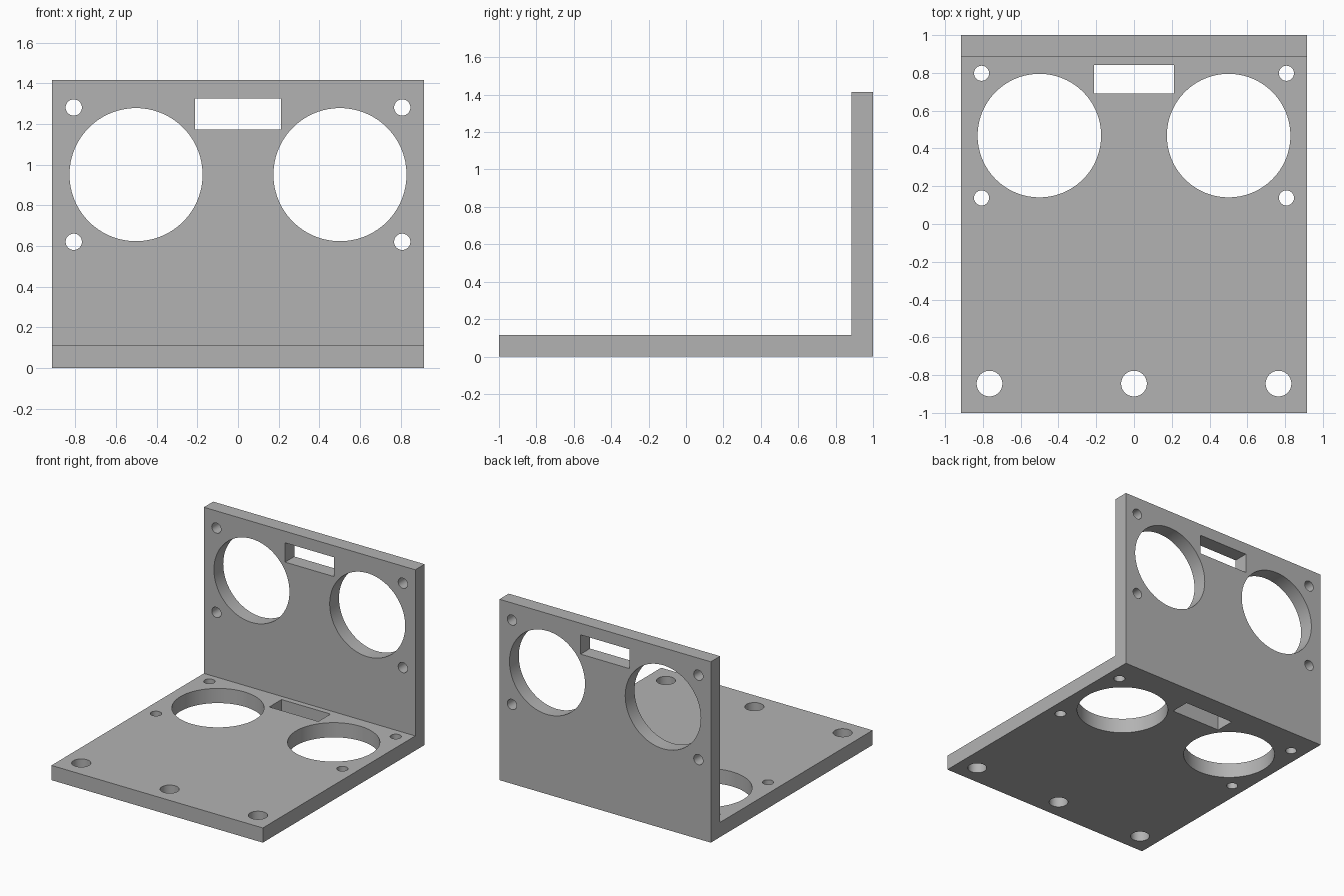
import bpy, bmesh, math
from mathutils import Matrix, Vector

if "Cube" in bpy.data.objects:
    bpy.data.objects.remove(bpy.data.objects["Cube"], do_unlink=True)

HALF_W, HALF_D, HEIGHT, THICK = 0.915, 1.0, 1.415, 0.115

grey = bpy.data.materials.new("plain_grey")
grey.use_nodes = True
colour = (0.45, 0.45, 0.45, 1)
grey.diffuse_color = colour
grey.node_tree.nodes["Principled BSDF"].inputs["Base Color"].default_value = colour


def make_object(name, bm):
    bmesh.ops.recalc_face_normals(bm, faces=bm.faces)
    mesh = bpy.data.meshes.new(name)
    bm.to_mesh(mesh)
    bm.free()
    mesh.materials.append(grey)
    obj = bpy.data.objects.new(name, mesh)
    bpy.context.collection.objects.link(obj)
    return obj


# L-shaped bracket: side profile (y, z) extruded across the width
bm = bmesh.new()
inner = HALF_D - THICK
profile = [(-HALF_D, 0), (HALF_D, 0), (HALF_D, HEIGHT),
           (inner, HEIGHT), (inner, THICK), (-HALF_D, THICK)]
side = bm.faces.new([bm.verts.new((-HALF_W, y, z)) for y, z in profile])
swept = bmesh.ops.extrude_face_region(bm, geom=[side])["geom"]
bmesh.ops.translate(bm, vec=(2 * HALF_W, 0, 0),
                    verts=[v for v in swept if isinstance(v, bmesh.types.BMVert)])
bracket = make_object("angle_bracket", bm)

# Cutters for all openings, gathered in one mesh
cut = bmesh.new()
DEPTH = 3 * THICK


def hole(place, x, v, radius, segments):
    bmesh.ops.create_cone(cut, cap_ends=True, segments=segments, radius1=radius,
                          radius2=radius, depth=DEPTH,
                          matrix=place @ Matrix.Translation((x, v, 0)))


def slot(place, v, width, height):
    bmesh.ops.create_cube(cut, size=1, matrix=place @ Matrix.Translation((0, v, 0))
                          @ Matrix.Diagonal((width, height, DEPTH, 1)))


def sensor_pattern(place, centre):
    # Two large round openings, four screw holes and a slot
    for s in (-1, 1):
        hole(place, s * 0.501, centre, 0.327, 96)
        for offset in (-0.33, 0.33):
            hole(place, s * 0.807, centre + offset, 0.04, 48)
    slot(place, centre + 0.298, 0.424, 0.151)


base_plane = Matrix.Translation((0, 0, THICK / 2))
wall_plane = (Matrix.Translation((0, HALF_D - THICK / 2, 0))
              @ Matrix.Rotation(math.pi / 2, 4, "X"))
sensor_pattern(base_plane, 0.468)
sensor_pattern(wall_plane, 0.951)

# Mounting holes along the front edge
for x in (-0.765, 0, 0.765):
    hole(base_plane, x, -0.845, 0.068, 64)

cutter = make_object("hole_cutter", cut)
cutter.hide_render = True

# Cut the openings, then drop the cutter
mod = bracket.modifiers.new("openings", "BOOLEAN")
mod.operation = "DIFFERENCE"
mod.solver = "EXACT"
mod.object = cutter
bpy.ops.object.select_all(action="DESELECT")
bracket.select_set(True)
bpy.context.view_layer.objects.active = bracket
bpy.ops.object.modifier_apply(modifier=mod.name)
bpy.data.objects.remove(cutter, do_unlink=True)
bpy.ops.object.shade_smooth_by_angle(angle=math.radians(30))
